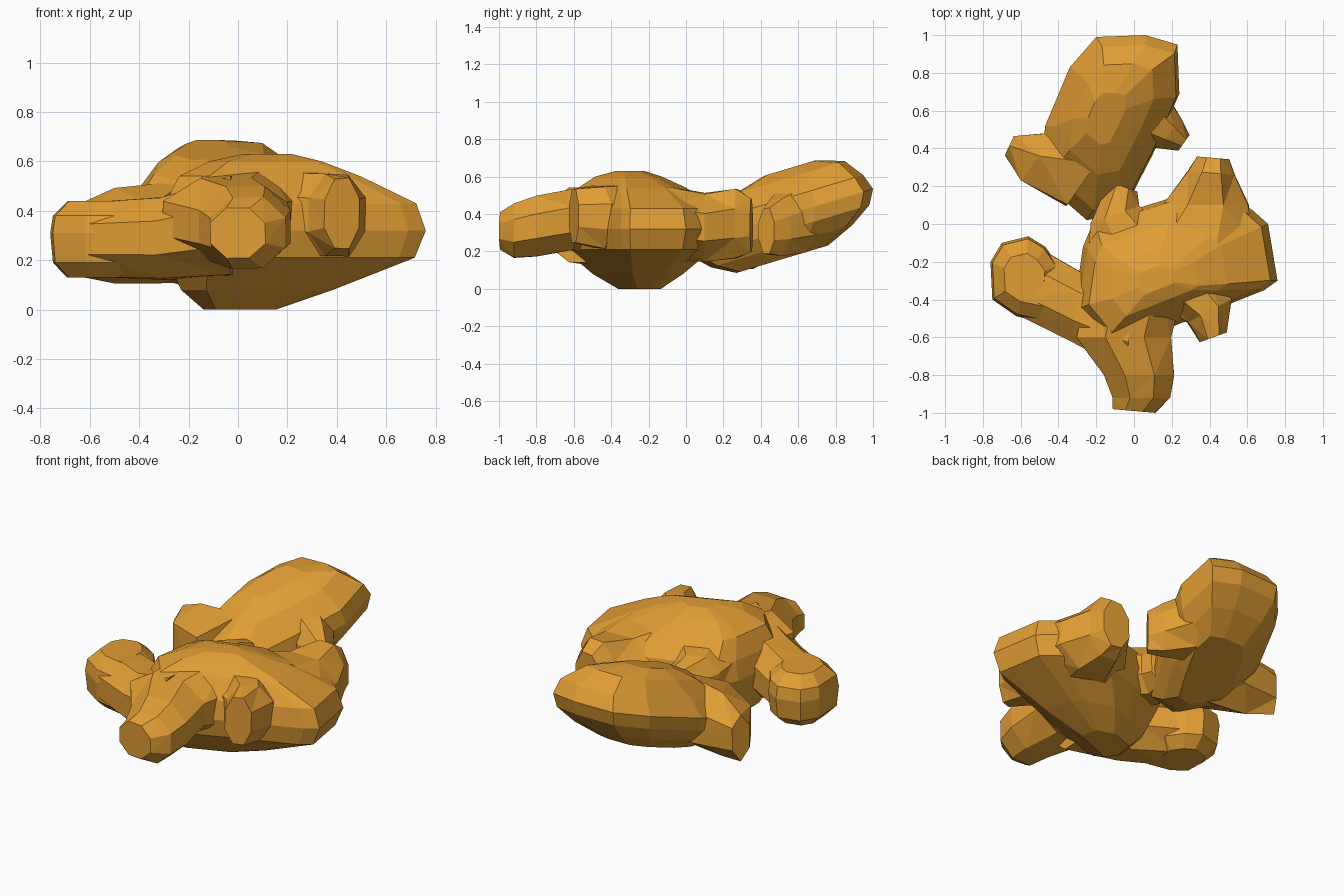
import bpy, bmesh, random
from math import cos, sin, tau, pi, radians
from mathutils import Vector

if "Cube" in bpy.data.objects:
    bpy.data.objects.remove(bpy.data.objects["Cube"])

random.seed(4)
mat = bpy.data.materials.new("ginger_skin")
mat.diffuse_color = (0.75, 0.34, 0.035, 1)
mat.use_nodes = True
mat.node_tree.nodes["Principled BSDF"].inputs["Base Color"].default_value = mat.diffuse_color


def finish(name, bm):
    bmesh.ops.recalc_face_normals(bm, faces=bm.faces[:])
    me = bpy.data.meshes.new(name)
    bm.to_mesh(me)
    bm.free()
    me.materials.append(mat)
    ob = bpy.data.objects.new(name, me)
    bpy.context.collection.objects.link(ob)
    return ob


def lump(name, outline, levels, centre, tilt=0):
    """Faceted boulder: outline scaled at each (height, scale, x shift, y shift), tilted along y."""
    bm = bmesh.new()
    for z, s, dx, dy in levels:
        for x, y in outline:
            px = centre[0] + (x - centre[0]) * s + dx
            py = centre[1] + (y - centre[1]) * s + dy
            bm.verts.new((px, py, z + tilt * (py - centre[1])))
    bmesh.ops.convex_hull(bm, input=bm.verts[:])
    loose = [v for v in bm.verts if not v.link_faces]
    bmesh.ops.delete(bm, geom=loose, context='VERTS')
    return finish(name, bm)


def lobe(name, path, sides=8):
    """Knobbly finger: rings at (x, y, z, half width, half height, heading in degrees)."""
    bm = bmesh.new()
    rings = []
    grow = 1 / cos(pi / sides)
    for x, y, z, w, h, head in path:
        side = Vector((sin(radians(head)), -cos(radians(head)), 0))
        ring = []
        for k in range(sides):
            ang = tau * (k + 0.5) / sides
            r = grow * random.uniform(0.97, 1.03)
            ring.append(bm.verts.new(Vector((x, y, z)) + side * w * r * cos(ang)
                                     + Vector((0, 0, h * r * sin(ang)))))
        rings.append(ring)
    for p, q in zip(rings, rings[1:]):
        for k in range(sides):
            n = (k + 1) % sides
            bm.faces.new((p[k], p[n], q[n], q[k]))
    bm.faces.new(rings[0])
    bm.faces.new(rings[-1])
    bmesh.ops.triangulate(bm, faces=[f for f in bm.faces if len(f.verts) == 4])
    return finish(name, bm)


def fuse(base, others):
    """Union the lobes into one skin and drop the originals."""
    for ob in others:
        m = base.modifiers.new("fuse", 'BOOLEAN')
        m.operation = 'UNION'
        m.solver = 'EXACT'
        m.object = ob
    dg = bpy.context.evaluated_depsgraph_get()
    me = bpy.data.meshes.new_from_object(base.evaluated_get(dg))
    base.modifiers.clear()
    base.data = me
    for ob in others:
        bpy.data.objects.remove(ob)


# Front piece: broad body with a belly offset to the left
body = lump("front_root_piece",
            [(-.27, -.12), (-.32, -.46), (-.14, -.68), (.19, -.54), (.69, -.35), (.76, -.3),
             (.71, 0), (.62, .08), (.3, .17), (.04, .09), (-.22, .0)],
            [(0, .27, -.14, .01), (.08, .57, -.1, 0), (.21, .93, 0, 0), (.32, 1, 0, 0),
             (.43, .94, 0, 0), (.54, .68, -.06, -.03), (.6, .42, -.05, -.05),
             (.63, .18, -.02, -.04)],
            (.12, -.26))

# Fingers growing out of the body
front = lobe("front_finger", [(.02, -.3, .34, .26, .25, -90), (-.05, -.6, .37, .25, .165, -90),
                              (.03, -.8, .335, .185, .16, -90), (.04, -.92, .31, .15, .145, -90),
                              (0, -.99, .31, .11, .1, -95)])
arm = lobe("left_arm", [(-.02, -.52, .34, .26, .2, 175), (-.3, -.44, .29, .185, .165, 170),
                        (-.55, -.31, .285, .185, .15, 160)])
tip = lump("left_tip",
           [(-.75, -.4), (-.76, -.2), (-.7, -.1), (-.56, -.065), (-.47, -.12),
            (-.4, -.22), (-.42, -.53), (-.62, -.49)],
           [(.13, .62, 0, 0), (.19, .94, 0, 0), (.31, 1, 0, 0), (.38, .94, 0, 0),
            (.44, .6, 0, 0)], (-.58, -.29))
stub = lobe("front_right_stub", [(.22, -.28, .39, .19, .17, -55), (.4, -.46, .385, .13, .165, -62),
                                 (.42, -.6, .39, .075, .14, -70)])
back = lobe("back_right_finger", [(.3, -.1, .35, .34, .2, 90), (.38, .1, .33, .23, .18, 90),
                                  (.41, .27, .35, .125, .19, 85), (.42, .35, .34, .085, .14, 85)])
neck = lobe("neck", [(0, -.1, .36, .24, .15, 90), (-.1, .05, .34, .14, .15, 110),
                     (-.06, .2, .32, .08, .12, 70)])
fuse(body, [front, arm, tip, stub, back, neck])

# Rear piece: slab tilting up towards the back
slab = lump("rear_root_piece",
            [(-.47, .52), (-.34, .83), (-.2, .99), (.06, 1), (.23, .95), (.24, .69),
             (.18, .55), (.1, .37), (0, .22), (-.06, .06), (-.25, .02), (-.5, .24)],
            [(.16, .5, 0, 0), (.23, .77, 0, 0), (.31, .96, 0, 0), (.39, 1, 0, 0),
             (.48, .89, .02, 0), (.585, .6, 0, .04), (.635, .28, -.04, .04)],
            (-.1, .52), .3)
wing = lobe("left_wing", [(-.2, .32, .32, .27, .18, 145), (-.5, .36, .3, .16, .165, 142),
                          (-.66, .415, .28, .055, .12, 155)], 6)
spur = lobe("right_spur", [(.04, .58, .37, .18, .18, -35), (.19, .48, .33, .1, .15, -35),
                           (.265, .43, .31, .05, .12, -35)])
fuse(slab, [wing, spur])
